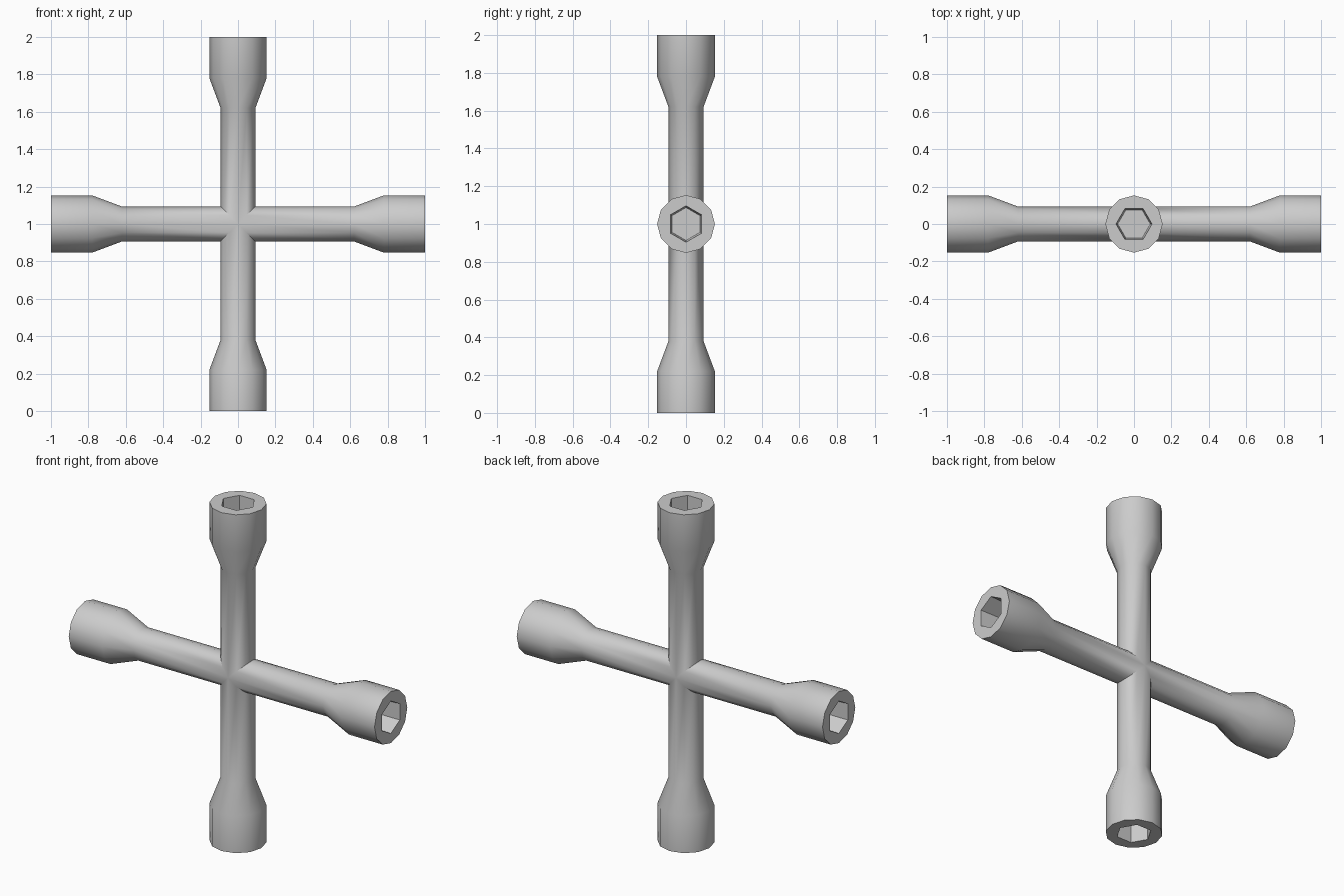
import bpy, bmesh
from math import cos, sin, pi, radians
from mathutils import Matrix

if "Cube" in bpy.data.objects:
    bpy.data.objects.remove(bpy.data.objects["Cube"])

SIDES = 12
SHAFT_R, SOCKET_R = 0.093, 0.153


def ring(bm, n, radius, height):
    """Ring of n vertices; height may depend on x."""
    verts = []
    for i in range(n):
        a = 2 * pi * i / n
        x, y = radius * cos(a), radius * sin(a)
        z = height(x) if callable(height) else height
        verts.append(bm.verts.new((x, y, z)))
    return verts


def bridge(bm, a, b):
    n = len(a)
    for i in range(n):
        j = (i + 1) % n
        bm.faces.new((a[i], a[j], b[j], b[i]))


def add_arm(bm, angle):
    """One arm along +z, mitred at the hub, then turned about y."""
    old = set(bm.verts)
    # Shaft, flare and socket wall
    rings = [ring(bm, SIDES, SHAFT_R, abs),
             ring(bm, SIDES, SHAFT_R, 0.62),
             ring(bm, SIDES, SOCKET_R, 0.78),
             ring(bm, SIDES, SOCKET_R, 1.0)]
    for a, b in zip(rings, rings[1:]):
        bridge(bm, a, b)
    # Flat rim around the hexagonal hole
    outer = rings[-1]
    mouth = ring(bm, 6, 0.096, 1.0)
    floor = ring(bm, 6, 0.087, 0.80)
    for k in range(6):
        bm.faces.new((mouth[k], outer[2 * k], outer[2 * k + 1],
                      outer[(2 * k + 2) % SIDES], mouth[(k + 1) % 6]))
    # Tapered hole and its floor
    bridge(bm, mouth, floor)
    bm.faces.new(floor)
    new = [v for v in bm.verts if v not in old]
    bmesh.ops.rotate(bm, verts=new, cent=(0, 0, 0),
                     matrix=Matrix.Rotation(angle, 3, 'Y'))


# Four arms welded at the mitred hub
bm = bmesh.new()
for q in range(4):
    add_arm(bm, q * pi / 2)
bmesh.ops.remove_doubles(bm, verts=bm.verts[:], dist=0.0005)
bmesh.ops.recalc_face_normals(bm, faces=bm.faces[:])
bmesh.ops.translate(bm, verts=bm.verts[:], vec=(0, 0, 1))

mesh = bpy.data.meshes.new("cross_wrench")
bm.to_mesh(mesh)
bm.free()
wrench = bpy.data.objects.new("cross_wrench", mesh)
bpy.context.collection.objects.link(wrench)

# Smooth round walls, sharp rims and hex corners
bpy.context.view_layer.objects.active = wrench
wrench.select_set(True)
bpy.ops.object.shade_smooth_by_angle(angle=radians(35))
